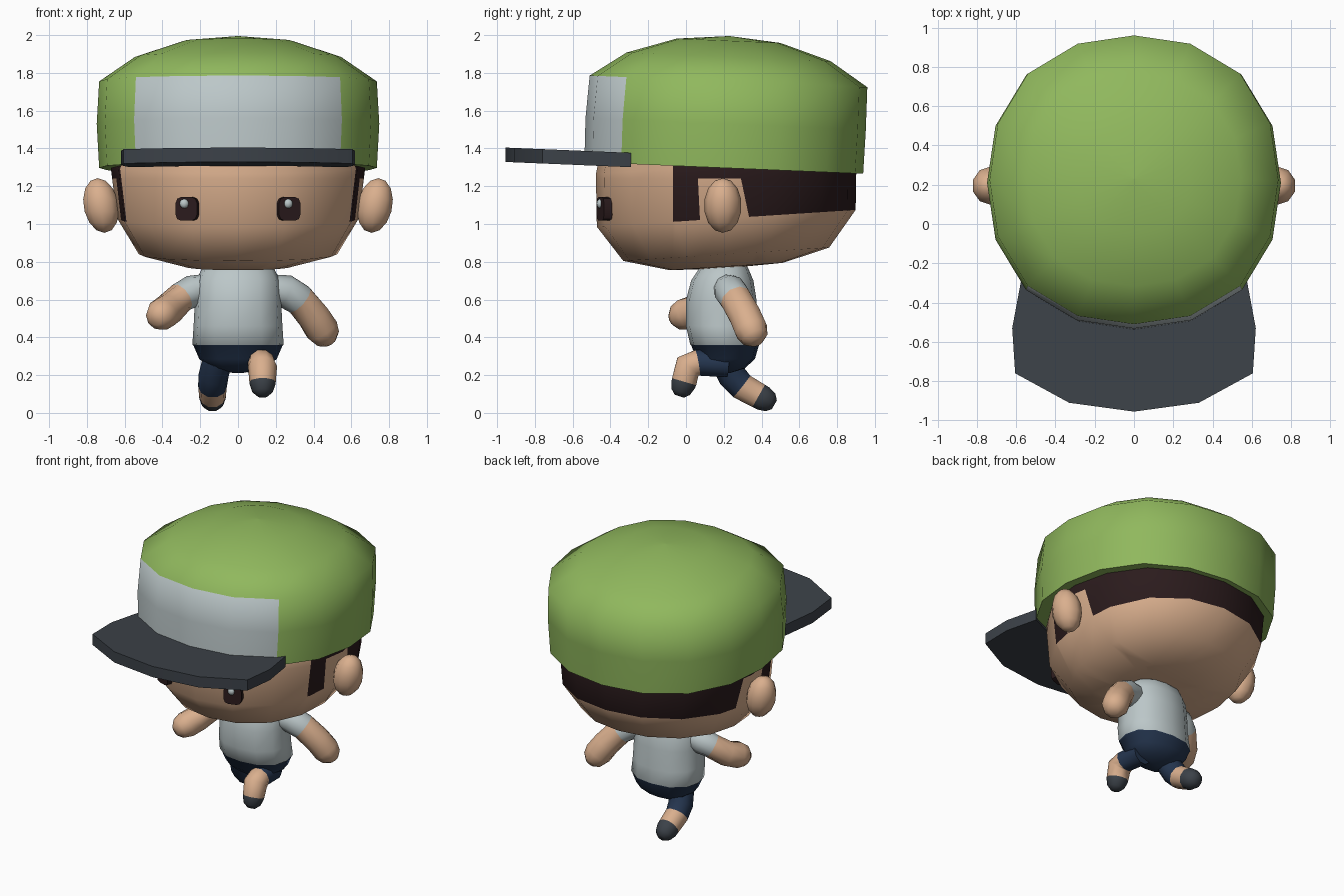
import bpy, bmesh, math
from mathutils import Vector

if "Cube" in bpy.data.objects:
    bpy.data.objects.remove(bpy.data.objects["Cube"])

MATS = {}
for name, col in {
    "green": (0.28, 0.48, 0.11), "light_grey": (0.50, 0.57, 0.58),
    "charcoal": (0.045, 0.054, 0.066), "skin": (0.70, 0.43, 0.27),
    "dark_brown": (0.024, 0.011, 0.012), "navy": (0.018, 0.036, 0.078),
}.items():
    m = bpy.data.materials.new(name)
    m.diffuse_color = (*col, 1)
    m.use_nodes = True
    m.node_tree.nodes["Principled BSDF"].inputs["Base Color"].default_value = m.diffuse_color
    MATS[name] = m


def make(name, bm, mats, angle=50):
    bmesh.ops.remove_doubles(bm, verts=bm.verts, dist=1e-5)
    bmesh.ops.recalc_face_normals(bm, faces=bm.faces)
    me = bpy.data.meshes.new(name)
    bm.to_mesh(me)
    bm.free()
    for m in mats:
        me.materials.append(MATS[m])
    ob = bpy.data.objects.new(name, me)
    bpy.context.collection.objects.link(ob)
    bpy.ops.object.select_all(action='DESELECT')
    ob.select_set(True)
    bpy.context.view_layer.objects.active = ob
    bpy.ops.object.shade_smooth_by_angle(angle=math.radians(angle))
    return ob


def ring(z, rx, ry, cy, n=16, k=0.03, shear=0.0):
    """Slightly squared ellipse, first point at the front, sheared along y."""
    pts = []
    for i in range(n):
        a = 2 * math.pi * i / n - math.pi / 2
        f = 1 + k * math.sin(2 * a) ** 2
        dy = ry * f * math.sin(a)
        pts.append((rx * f * math.cos(a), cy + dy, z + shear * dy))
    return pts


def loft(rings, mat=lambda band, seg: 0):
    bm = bmesh.new()
    vs = [[bm.verts.new(p) for p in r] for r in rings]
    n = len(rings[0])
    for b in range(len(vs) - 1):
        for s in range(n):
            t = (s + 1) % n
            f = bm.faces.new((vs[b][s], vs[b][t], vs[b + 1][t], vs[b + 1][s]))
            f.material_index = mat(b, s)
    bm.faces.new(vs[0]).material_index = mat(0, n // 2)
    bm.faces.new(vs[-1]).material_index = mat(len(vs) - 2, n // 2)
    return bm


# cap crown, with the light panel on the four front wall segments
TILT = -0.042
crown = [(1.297, .735, .738, .20), (1.53, .748, .742, .21), (1.755, .735, .735, .225),
         (1.885, .545, .54, .225), (1.97, .285, .275, .225), (1.995, .001, .001, .23)]
make("cap_crown", loft([ring(*c, k=.04, shear=TILT) for c in crown],
                       lambda b, s: int(b < 2 and s in (0, 1, 14, 15))), ["green", "light_grey"], 60)

# cap visor: half outline mirrored, extruded
half = [(0, -.955), (.33, -.91), (.605, -.76), (.62, -.53), (.575, -.29), (.30, -.42)]
outline = half + [(-x, y) for x, y in reversed(half[1:])]
outline.insert(6, (0, -.46))
bm = bmesh.new()
vis = [[bm.verts.new((x, y, z + TILT * (y - .2))) for x, y in outline] for z in (1.28, 1.356)]
n = len(outline)
for v in vis:
    bm.faces.new(v)
for i in range(n):
    j = (i + 1) % n
    bm.faces.new((vis[0][i], vis[0][j], vis[1][j], vis[1][i]))
make("cap_visor", bm, ["charcoal"], 40)

# head, with hair painted on cut faces round the back and sideburns
HS, HZ, HY = 0.065, 1.03, 0.213
skull = [(.765, .001, .001, HY), (.775, .28, .30, HY), (.84, .525, .545, HY),
         (HZ, .64, .685, HY), (1.31, .675, .69, HY), (1.45, .64, .66, HY)]
bm = loft([ring(*c, shear=HS) for c in skull])
for co, no in (((0, -.07, 1), (0, 1, 0)), ((0, .075, 1), (0, 1, .05)),
               ((0, .31, 1.15), (0, .19, .04)), ((0, 0, 1.24), (0, 0, 1))):
    bmesh.ops.bisect_plane(bm, geom=bm.verts[:] + bm.edges[:] + bm.faces[:],
                           dist=1e-5, plane_co=co, plane_no=no)
for f in bm.faces:
    c = f.calc_center_median()
    above = c.z - HS * (c.y - HY) > HZ + .005
    ear_gap = .075 < c.y + .05 * (c.z - 1) and (c.y - .31) * .19 + (c.z - 1.15) * .04 < 0 and c.z < 1.24
    f.material_index = int(above and c.y > -.07 and not ear_gap)
make("head", bm, ["skin", "dark_brown"], 50)


def ball(name, loc, size, mat, u=10, v=7, tilt=0):
    bm = bmesh.new()
    bmesh.ops.create_uvsphere(bm, u_segments=u, v_segments=v, radius=1)
    for p in bm.verts:
        x, y, z = (p.co[i] * size[i] for i in range(3))
        p.co = (loc[0] + x + tilt * z, loc[1] + y, loc[2] + z)
    make(name, bm, [mat], 60)


# ears, eyes and eye glints
for side, s in (("left", 1), ("right", -1)):
    ball(side + "_ear", (s * .725, .195, 1.098), (.098, .1, .145), "skin", tilt=s * .12)
    bm = bmesh.new()
    bmesh.ops.create_cube(bm, size=1)
    bmesh.ops.scale(bm, vec=(.118, .05, .125), verts=bm.verts)
    bmesh.ops.bevel(bm, geom=[e for e in bm.edges if abs(e.verts[0].co.y - e.verts[1].co.y) > .01],
                    offset=.03, segments=2, profile=.5, affect='EDGES')
    eye = make(side + "_eye", bm, ["dark_brown"], 40)
    eye.location = (s * .266, -.43, 1.08)
    eye.rotation_euler = (0, 0, s * .33)
    ball(side + "_eye_glint", (-.285 if s < 0 else .265, -.455, 1.108), (.025, .018, .025),
         "light_grey", 8, 6)

# shirt and shorts bottom
body = [(.21, .02, .02, .21), (.235, .14, .10, .21), (.285, .205, .155, .21), (.355, .235, .178, .207),
        (.36, .242, .182, .205), (.46, .235, .19, .19), (.60, .228, .186, .187),
        (.70, .222, .165, .192), (.765, .19, .13, .20), (.82, .10, .08, .20)]
make("torso", loft([ring(*c, n=12, k=.06) for c in body], lambda b, s: int(b >= 4)),
     ["navy", "light_grey"], 60)


def limb(name, pts, mats, bands, n=10):
    """Tube through (x, y, z, radius) points with a rounded far end."""
    P = [Vector(p[:3]) for p in pts]
    R = [p[3] for p in pts]
    d = (P[-1] - P[-2]).normalized()
    end, r = P[-1], R[-1]
    for along, k in ((.6, .8), (.95, .4)):
        P.append(end + d * r * along)
        R.append(r * k)
    rings = []
    for i, p in enumerate(P):
        a, b = P[max(i - 1, 0)], P[min(i + 1, len(P) - 1)]
        t = ((p - a).normalized() + (b - p).normalized()).normalized()
        u = (Vector((1, 0, 0)) - t * t.x).normalized()
        w = t.cross(u)
        rings.append([p + R[i] * (u * math.cos(q) + w * math.sin(q))
                      for q in (2 * math.pi * j / n for j in range(n))])
    make(name, loft(rings, lambda b, s: bands[min(b, len(bands) - 1)]), mats, 60)


# arms: sleeve then bare forearm
sleeve = ["light_grey", "skin"]
limb("left_arm", [(.18, .22, .66, .075), (.25, .235, .645, .088), (.325, .265, .60, .086),
                  (.40, .315, .51, .088), (.445, .345, .44, .09)], sleeve, [0, 0, 1])
limb("right_arm", [(-.18, .18, .66, .075), (-.24, .17, .645, .085), (-.30, .14, .612, .08),
                   (-.365, .07, .55, .085), (-.402, -.005, .522, .087)], sleeve, [0, 0, 1])

# legs: shorts, bare shin, shoe
leg = ["navy", "skin", "charcoal"]
limb("left_leg", [(.11, .22, .26, .075), (.125, .06, .265, .072), (.13, .01, .245, .077),
                  (.13, -.01, .165, .07), (.13, -.015, .15, .068)], leg, [0, 1, 1, 2])
limb("right_leg", [(-.11, .20, .28, .078), (-.13, .245, .195, .08), (-.135, .295, .14, .076),
                   (-.135, .385, .09, .071), (-.135, .41, .076, .07)], leg, [0, 0, 1, 2])
